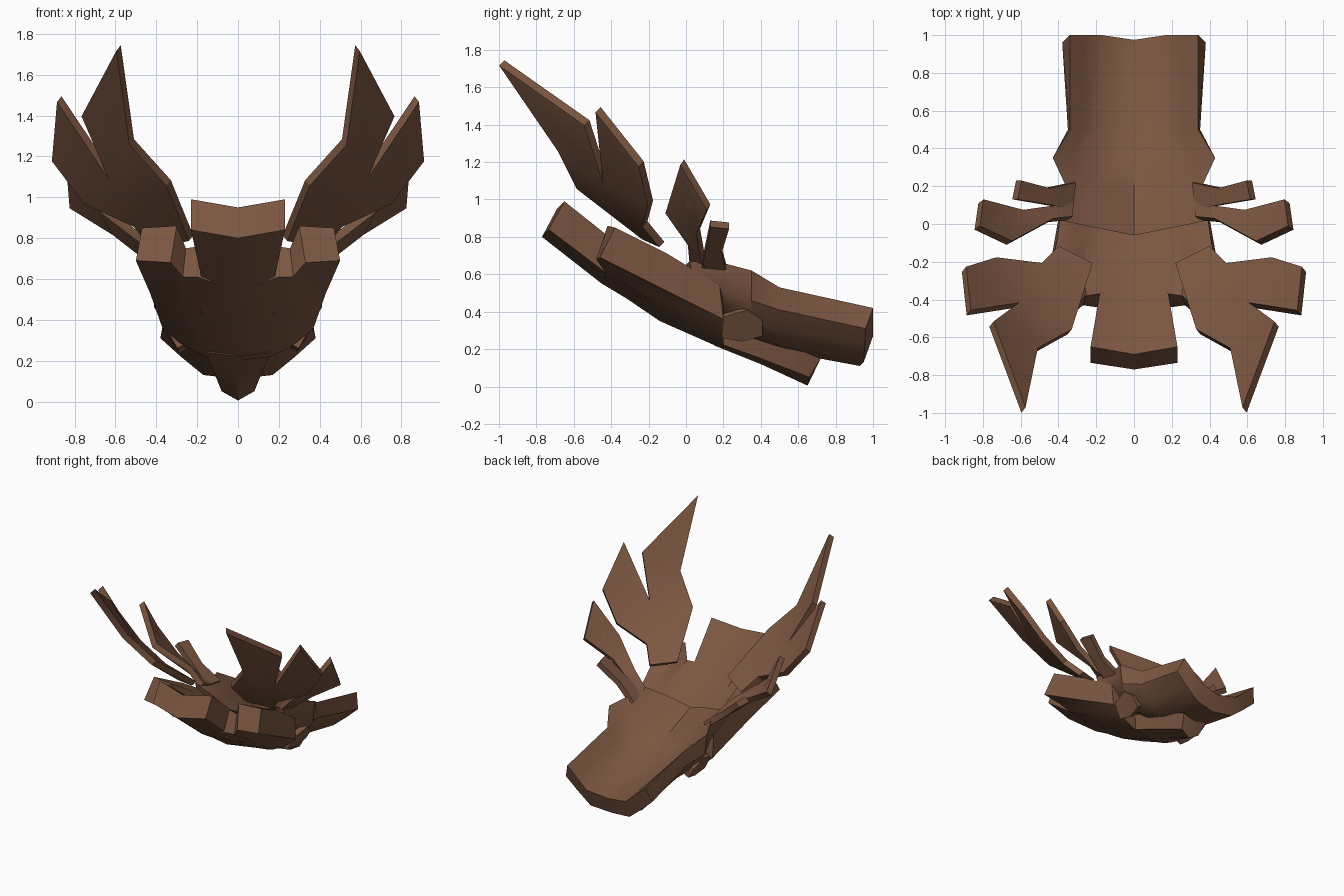
import bpy, bmesh, math
from mathutils import Vector

if "Cube" in bpy.data.objects:
    bpy.data.objects.remove(bpy.data.objects["Cube"], do_unlink=True)

brown = bpy.data.materials.new("warm_brown")
brown.use_nodes = True
color = (0.2, 0.093, 0.053, 1)
brown.diffuse_color = color
bsdf = brown.node_tree.nodes["Principled BSDF"]
bsdf.inputs["Base Color"].default_value = color
bsdf.inputs["Roughness"].default_value = 0.8


def finish(name, bm, mirror=False):
    bmesh.ops.recalc_face_normals(bm, faces=bm.faces)
    mesh = bpy.data.meshes.new(name)
    bm.to_mesh(mesh)
    bm.free()
    mesh.materials.append(brown)
    ob = bpy.data.objects.new(name, mesh)
    bpy.context.collection.objects.link(ob)
    if mirror:
        ob.modifiers.new("Mirror", "MIRROR").use_mirror_merge = False
    bpy.ops.object.select_all(action="DESELECT")
    ob.select_set(True)
    bpy.context.view_layer.objects.active = ob
    bpy.ops.object.shade_smooth_by_angle(angle=math.radians(32))


def full(half):
    """Half row from centre to rim, mirrored to a whole row."""
    return [(-x, y, z) for x, y, z in reversed(half[1:])] + list(half)


def trough(name, sections):
    """Loft a thick curved shell; a section is (top half row, bottom half row)."""
    bm = bmesh.new()
    rows = [[[bm.verts.new(p) for p in full(half)] for half in s] for s in sections]
    n = len(rows[0][0])

    def strip(a, b):
        for i in range(n - 1):
            bm.faces.new((a[i], a[i + 1], b[i + 1], b[i]))

    for a, b in zip(rows, rows[1:]):
        strip(a[0], b[0])
        strip(a[1], b[1])
        for k in (0, n - 1):
            bm.faces.new((a[0][k], a[1][k], b[1][k], b[0][k]))
    for end in (rows[0], rows[-1]):
        strip(end[0], end[1])
    finish(name, bm)


def blade(name, outline, panels, thick):
    """Thin plate made of flat panels inside an outline, with an edge all round."""
    pts = [Vector(p) for p in outline]
    normal = Vector()
    for a, b in zip(pts, pts[1:] + pts[:1]):
        normal += a.cross(b)
    off = normal.normalized() * thick / 2
    bm = bmesh.new()
    up = [bm.verts.new(p + off) for p in pts]
    low = [bm.verts.new(p - off) for p in pts]
    for panel in panels:
        bm.faces.new([up[i] for i in panel])
        bm.faces.new([low[i] for i in reversed(panel)])
    for i in range(len(pts)):
        j = (i + 1) % len(pts)
        bm.faces.new((up[i], low[i], low[j], up[j]))
    finish(name, bm, mirror=True)


# Upper rear plate, flaring at the shoulders
trough("rear_plate", [
    ([(0, -.06, .57), (.2, -.02, .63), (.3, 0, .65), (.39, .02, .67)],
     [(0, -.04, .47), (.2, 0, .52), (.3, .02, .55), (.38, .04, .58)]),
    ([(0, .2, .47), (.22, .2, .55), (.3, .2, .61), (.36, .2, .66)],
     [(0, .2, .34), (.2, .2, .38), (.3, .2, .43), (.36, .2, .52)]),
    ([(0, .35, .4), (.23, .35, .47), (.33, .35, .55), (.43, .35, .62)],
     [(0, .35, .24), (.22, .35, .27), (.33, .35, .34), (.41, .35, .46)]),
    ([(0, .5, .33), (.19, .5, .37), (.27, .5, .45), (.34, .5, .53)],
     [(0, .5, .19), (.18, .5, .22), (.27, .5, .3), (.35, .5, .41)]),
    ([(0, .975, .24), (.17, 1, .27), (.26, 1, .35), (.34, 1, .42)],
     [(0, .93, .11), (.17, .95, .13), (.28, .955, .22), (.38, .96, .31)]),
])

# Lower shell with side blocks jutting at its front
trough("lower_shell", [
    ([(0, -.35, .7), (.19, -.37, .76), (.255, -.38, .75), (.3, -.42, .86), (.47, -.38, .85)],
     [(0, -.42, .54), (.2, -.44, .61), (.27, -.43, .61), (.33, -.48, .68), (.5, -.46, .69)]),
    ([(0, -.1, .55), (.2, -.1, .6), (.26, -.1, .63), (.32, -.1, .67), (.41, -.1, .71)],
     [(0, -.14, .35), (.2, -.14, .4), (.27, -.14, .43), (.34, -.14, .47), (.43, -.14, .53)]),
    ([(0, .2, .4), (.18, .2, .44), (.23, .2, .47), (.28, .2, .5), (.37, .18, .54)],
     [(0, .2, .2), (.16, .2, .22), (.22, .2, .25), (.28, .2, .28), (.37, .2, .36)]),
])

# Front tongue
trough("front_tongue", [
    ([(0, -.69, .95), (.23, -.65, .99)], [(0, -.77, .8), (.23, -.735, .84)]),
    ([(0, -.36, .71), (.18, -.36, .76)], [(0, -.45, .55), (.18, -.43, .61)]),
    ([(0, -.2, .61), (.18, -.2, .65)], [(0, -.2, .4), (.18, -.2, .43)]),
])

# Narrow tail under the rear plate
trough("tail", [
    ([(0, .1, .36), (.17, .1, .38)], [(0, .15, .22), (.16, .15, .24)]),
    ([(0, .4, .27), (.15, .4, .28)], [(0, .4, .12), (.12, .4, .15)]),
    ([(0, .71, .13), (.11, .72, .15)], [(0, .65, .005), (.08, .66, .05)]),
])

# Small lobe tucked under each shoulder
blade("shoulder_lobe", [
    (.28, .19, .27), (.34, .2, .38), (.36, .33, .42),
    (.34, .41, .36), (.29, .41, .28), (.27, .3, .25)],
    [(0, 1, 2, 5), (2, 3, 4, 5)], .04)

# Large forked antlers
blade("antler", [
    (.23, -.22, .8), (.34, -.57, 1.07), (.52, -.67, 1.27), (.585, -.985, 1.73),
    (.755, -.53, 1.41), (.62, -.43, 1.1), (.875, -.47, 1.48), (.9, -.24, 1.19),
    (.74, -.19, .98), (.5, -.22, .87), (.41, -.13, .76)],
    [(0, 1, 9, 10), (1, 2, 5, 9), (2, 3, 4, 5), (5, 6, 7, 8), (5, 8, 9)], .045)

# Middle and rear spikes
blade("middle_spike", [
    (.33, .13, .62), (.42, .09, .69), (.6, .065, .83), (.81, .12, .96),
    (.83, -.02, 1.2), (.66, -.1, .94), (.44, .02, .77), (.34, .03, .66)],
    [(0, 1, 6, 7), (1, 2, 5, 6), (2, 3, 4, 5)], .045)
blade("rear_spike", [
    (.32, .22, .62), (.46, .19, .73), (.61, .23, .86),
    (.63, .13, .87), (.48, .105, .75), (.34, .08, .63)],
    [(0, 1, 4, 5), (1, 2, 3, 4)], .045)
